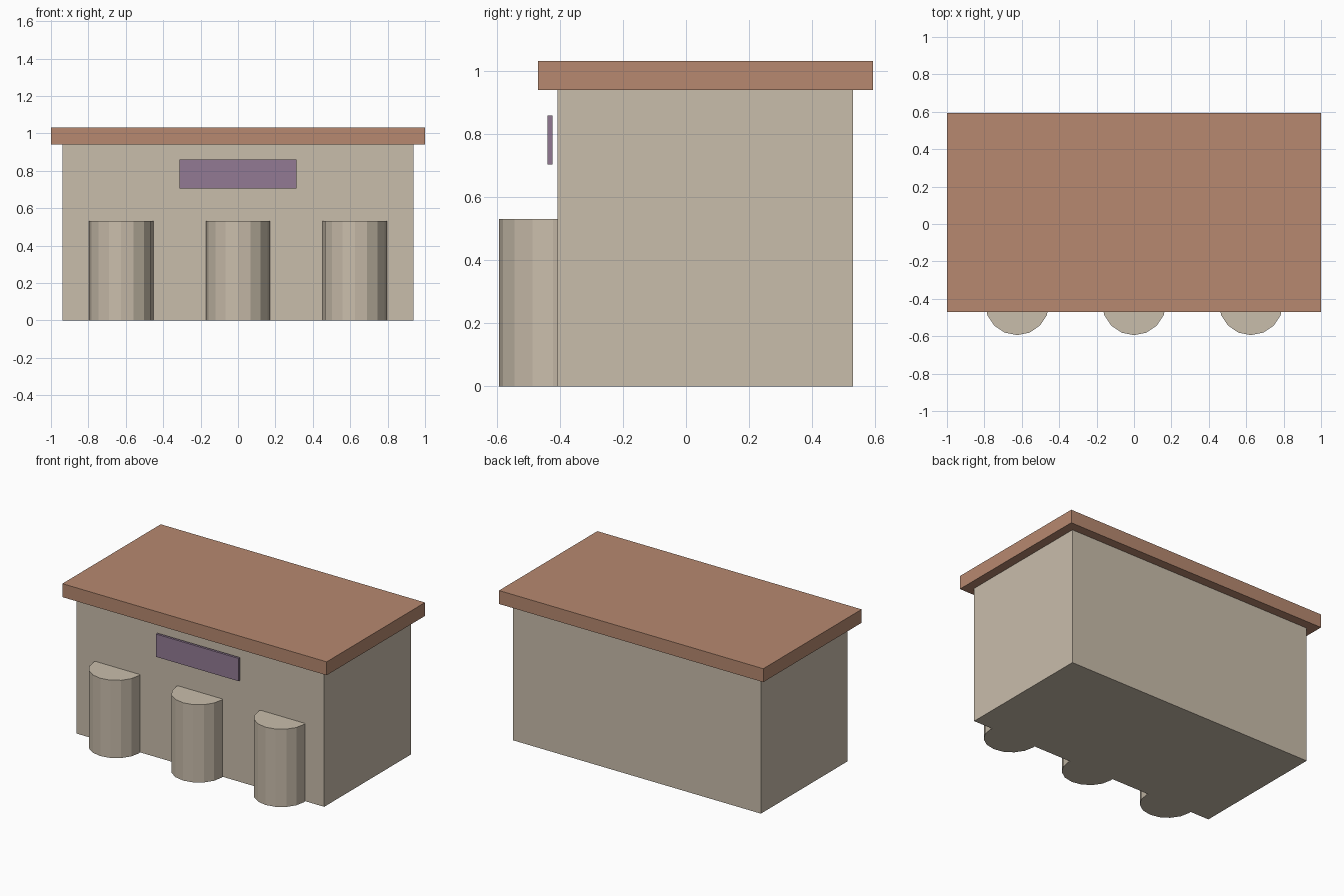
import bpy
from math import pi

default = bpy.data.objects.get("Cube")
if default:
    bpy.data.objects.remove(default, do_unlink=True)


def make_material(name, rgb):
    mat = bpy.data.materials.new(name)
    mat.use_nodes = True
    color = (*rgb, 1.0)
    mat.diffuse_color = color
    mat.node_tree.nodes["Principled BSDF"].inputs["Base Color"].default_value = color
    return mat


def make_box(name, mat, x, y, z):
    """Box spanning the given (min, max) ranges."""
    spans = (x, y, z)
    bpy.ops.mesh.primitive_cube_add(size=1, location=[(a + b) / 2 for a, b in spans])
    obj = bpy.context.object
    obj.name = name
    obj.scale = [b - a for a, b in spans]
    bpy.ops.object.transform_apply(location=False, rotation=False, scale=True)
    obj.data.materials.append(mat)
    return obj


cream = make_material("cream", (0.584, 0.509, 0.407))
terracotta = make_material("terracotta", (0.474, 0.250, 0.162))
purple = make_material("muted purple", (0.287, 0.195, 0.296))

# Counter body, overhanging top and front sign
make_box("counter_body", cream, (-0.938, 0.938), (-0.408, 0.53), (0, 0.94))
make_box("counter_top", terracotta, (-1, 1), (-0.47, 0.593), (0.94, 1.032))
make_box("front_sign", purple, (-0.313, 0.313), (-0.44, -0.424), (0.704, 0.86))

# Three stools half sunk into the front wall
STOOL_HEIGHT = 0.532
for side, x in (("right", -0.625), ("middle", 0), ("left", 0.625)):
    bpy.ops.mesh.primitive_cylinder_add(
        vertices=16, radius=0.172, depth=STOOL_HEIGHT,
        location=(x, -0.422, STOOL_HEIGHT / 2), rotation=(0, 0, pi))
    stool = bpy.context.object
    stool.name = f"{side}_stool"
    stool.data.materials.append(cream)
